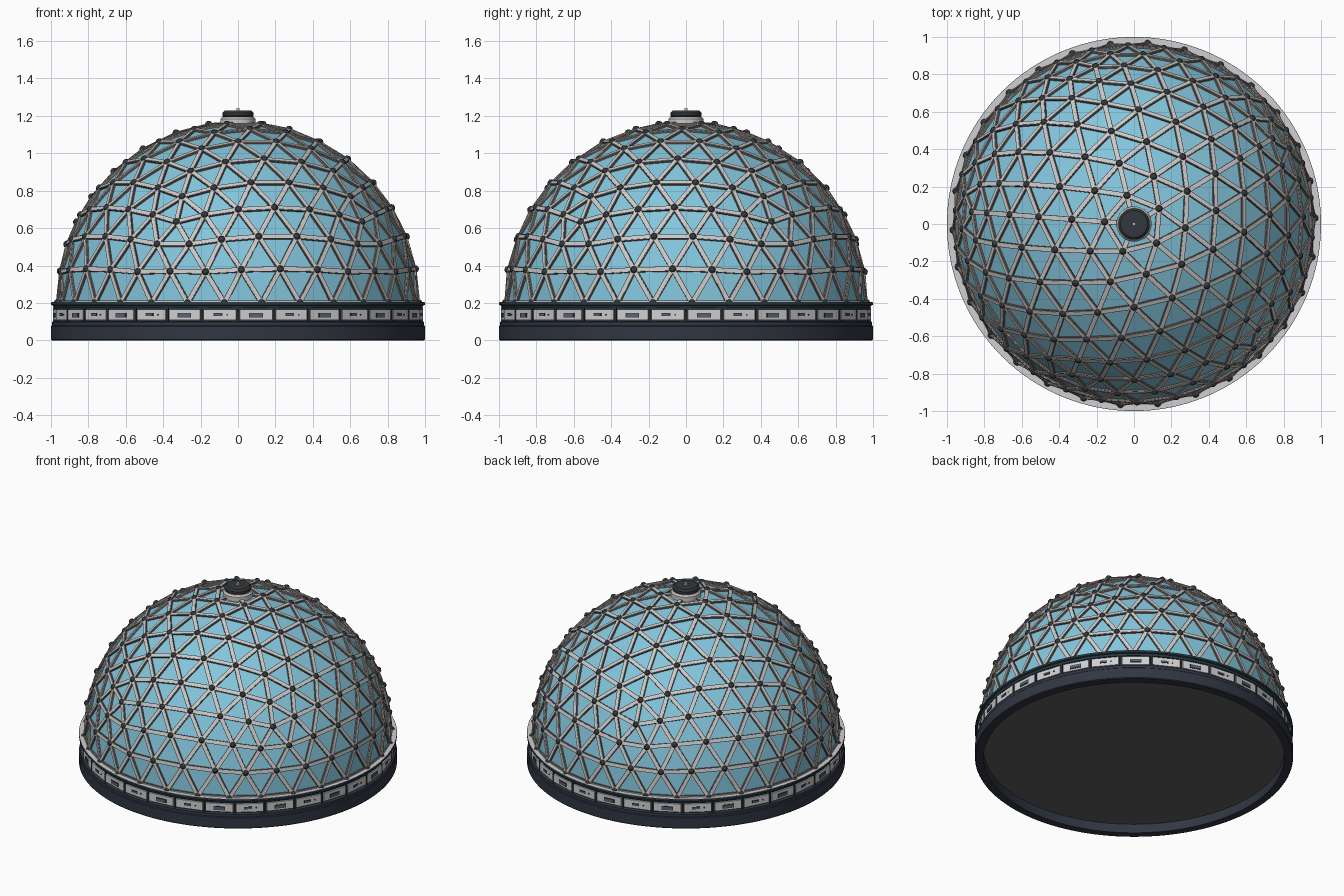
import bpy, bmesh
from math import pi, sin, cos, atan2, radians
from mathutils import Matrix, Vector

cube = bpy.data.objects.get("Cube")
if cube:
    bpy.data.objects.remove(cube, do_unlink=True)

R, BASE_Z, FREQ, PANELS = 0.962, 0.2, 6, 32
UP = Vector((0, 0, 1))


def material(name, color):
    m = bpy.data.materials.new(name)
    m.use_nodes = True
    m.diffuse_color = (*color, 1)
    bsdf = m.node_tree.nodes["Principled BSDF"]
    bsdf.inputs["Base Color"].default_value = (*color, 1)
    bsdf.inputs["Roughness"].default_value = 0.6
    return m


glass = material("blue glass", (0.23, 0.56, 0.72))
navy = material("dark navy", (0.030, 0.037, 0.055))
teal = material("dark teal", (0.022, 0.045, 0.060))
charcoal = material("charcoal", (0.034, 0.039, 0.045))
light = material("light grey", (0.63, 0.63, 0.65))
warm = material("pale strut grey", (0.60, 0.59, 0.58))
brown = material("taupe", (0.17, 0.135, 0.12))
slate = material("slate", (0.10, 0.13, 0.17))
under = material("underside grey", (0.11, 0.11, 0.12))


def finish(name, bm, mat, smooth=False):
    mesh = bpy.data.meshes.new(name)
    bmesh.ops.recalc_face_normals(bm, faces=bm.faces)
    bm.to_mesh(mesh)
    bm.free()
    mesh.materials.append(mat)
    ob = bpy.data.objects.new(name, mesh)
    bpy.context.collection.objects.link(ob)
    if smooth:
        bpy.ops.object.select_all(action="DESELECT")
        ob.select_set(True)
        bpy.context.view_layer.objects.active = ob
        bpy.ops.object.shade_smooth_by_angle(angle=radians(30))


def frame(x, y, z, loc):
    return Matrix.Translation(loc) @ Matrix((x, y, z)).transposed().to_4x4()


def box(bm, mat, size):
    bmesh.ops.create_cube(bm, size=1, matrix=mat @ Matrix.Diagonal((*size, 1)))


def lathe(name, profile, mat, segs=128, closed=False):
    """Spin (radius, height) points around the vertical axis."""
    bm = bmesh.new()
    rings = [[bm.verts.new((r * cos(2 * pi * i / segs), r * sin(2 * pi * i / segs), z))
              for i in range(segs)] for r, z in profile]
    pairs = list(zip(rings, rings[1:]))
    if closed:
        pairs.append((rings[-1], rings[0]))
    for a, b in pairs:
        for i in range(segs):
            j = (i + 1) % segs
            bm.faces.new((a[i], a[j], b[j], b[i]))
    bmesh.ops.remove_doubles(bm, verts=bm.verts, dist=1e-6)
    finish(name, bm, mat, smooth=segs > PANELS)


def geodesic():
    """Upper half of an icosahedron with each face split into a triangle grid."""
    ico, bm = bmesh.new(), bmesh.new()
    bmesh.ops.create_icosphere(ico, subdivisions=1, radius=1)
    ring = next(v.co for v in ico.verts if 0.2 < v.co.z < 0.7)
    spin = Matrix.Rotation(radians(31.7) - atan2(ring.y, ring.x), 3, "Z")
    for f in ico.faces:
        a, b, c = (spin @ v.co for v in f.verts)
        grid = [[bm.verts.new(a + (b - a) * (i / FREQ) + (c - b) * (j / FREQ))
                 for j in range(i + 1)] for i in range(FREQ + 1)]
        for i in range(FREQ):
            for j in range(i + 1):
                bm.faces.new((grid[i][j], grid[i + 1][j], grid[i + 1][j + 1]))
                if j < i:
                    bm.faces.new((grid[i][j], grid[i + 1][j + 1], grid[i][j + 1]))
    ico.free()
    bmesh.ops.remove_doubles(bm, verts=bm.verts, dist=1e-4)
    for v in bm.verts:
        v.co = v.co.normalized() * R
    low = [f for f in bm.faces if f.calc_center_median().z < 0]
    bmesh.ops.delete(bm, geom=low, context="FACES")
    return bm


# Dome: glass panes, struts with pale caps, and domed hubs
dome = geodesic()
lift = Vector((0, 0, BASE_Z))
bars, caps, hubs = bmesh.new(), bmesh.new(), bmesh.new()
for e in dome.edges:
    p, q = (v.co for v in e.verts)
    mid = (p + q) / 2
    x, z = (q - p).normalized(), mid.normalized()
    y = z.cross(x)
    length = (q - p).length
    box(bars, frame(x, y, z, mid + z * 0.002 + lift), (length, 0.027, 0.014))
    box(caps, frame(x, y, z, mid + z * 0.008 + lift), (length, 0.020, 0.008))
for v in dome.verts:
    n = v.co.normalized()
    m = Matrix.Translation(v.co + n * 0.004 + lift) @ UP.rotation_difference(n).to_matrix().to_4x4()
    bmesh.ops.create_uvsphere(hubs, u_segments=10, v_segments=6, radius=0.021, matrix=m)
bmesh.ops.translate(dome, verts=dome.verts, vec=lift)
finish("dome_glass", dome, glass)
finish("dome_struts", bars, brown)
finish("dome_strut_caps", caps, warm)
finish("dome_hubs", hubs, charcoal, smooth=True)

# Base: hollow foot ring with a recessed underside
lathe("foot_ring", [(0.945, 0), (0.995, 0), (1.0, 0.005), (1.0, 0.075), (0.995, 0.08),
                    (0.995, 0.098), (0.985, 0.102), (0.945, 0.102)], navy, closed=True)
lathe("underside", [(0, 0.062), (0.95, 0.062), (0.95, 0.08), (0, 0.08)], under)

# Panel band: faceted wall, alternating panels, dividing posts
step = 2 * pi / PANELS
lathe("band_wall", [(0.94, 0.1), (0.979, 0.1), (0.979, 0.18), (0.94, 0.18)],
      charcoal, segs=PANELS, closed=True)
plates, posts, frames, windows = (bmesh.new() for _ in range(4))


def at_angle(a, r, side=0.0, z=0.1375):
    n, t = Vector((cos(a), sin(a), 0)), Vector((-sin(a), cos(a), 0))
    return frame(t, n, UP, n * r + t * side + UP * z)


for i in range(PANELS):
    a = -pi / 2 + step * (i + 0.5)
    box(plates, at_angle(a, 0.977), (0.174, 0.016, 0.057))
    box(posts, at_angle(a + step / 2, 0.981), (0.010, 0.016, 0.075))
    if i % 2 == 0:
        box(frames, at_angle(a, 0.985, 0, 0.134), (0.074, 0.006, 0.026))
        box(windows, at_angle(a, 0.987, 0, 0.134), (0.064, 0.006, 0.017))
    else:
        box(frames, at_angle(a, 0.985, -0.010), (0.046, 0.006, 0.016))
        box(windows, at_angle(a, 0.987, -0.010), (0.037, 0.006, 0.008))
        box(frames, at_angle(a, 0.985, 0.040), (0.008, 0.006, 0.008))
finish("band_panels", plates, light)
finish("band_posts", posts, charcoal)
finish("window_frames", frames, charcoal)
finish("windows", windows, slate)

# Upper rim with a light walkway on top
lathe("upper_rim", [(0.94, 0.172), (0.985, 0.172), (0.99, 0.186), (1.0, 0.19),
                    (1.0, 0.203), (0.94, 0.203)], teal, closed=True)
lathe("rim_walkway", [(0.94, 0.2), (0.998, 0.2), (0.998, 0.205), (0.94, 0.205)],
      light, closed=True)

# Top vent: pale collar, dark cap, small tip
lathe("vent_collar", [(0, 1.15), (0.094, 1.15), (0.094, 1.184), (0.085, 1.195), (0, 1.195)],
      warm, segs=48)
lathe("vent_cap", [(0, 1.190), (0.075, 1.190), (0.084, 1.201), (0.084, 1.216),
                   (0.072, 1.228), (0, 1.228)], charcoal, segs=48)
tip = bmesh.new()
box(tip, Matrix.Translation((0, 0, 1.234)), (0.018, 0.018, 0.016))
finish("vent_tip", tip, light)
